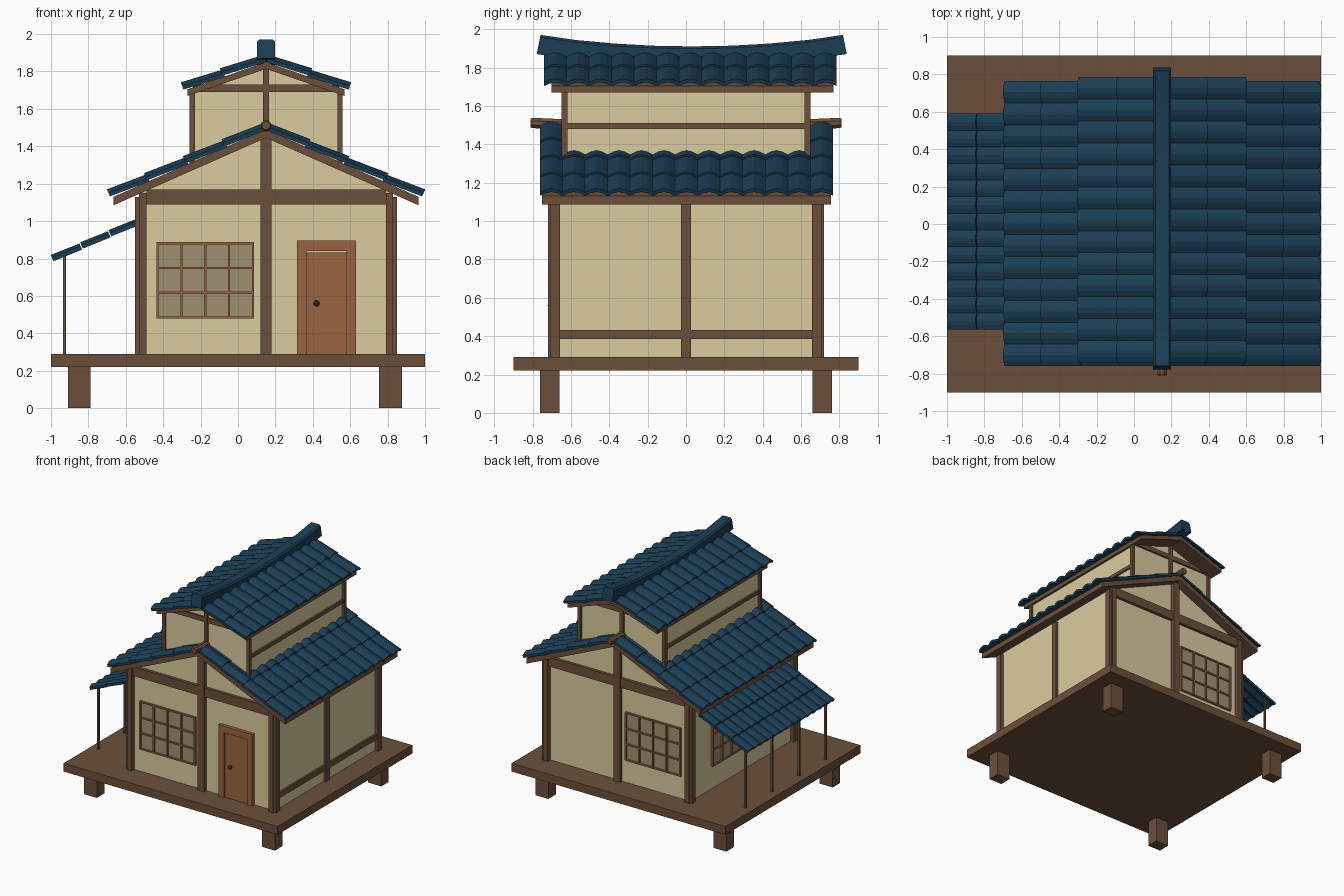
import bpy, bmesh, math
from mathutils import Vector

if "Cube" in bpy.data.objects:
    bpy.data.objects.remove(bpy.data.objects["Cube"])

def mat(name, r, g, b):
    m = bpy.data.materials.new(name)
    m.diffuse_color = (r, g, b, 1)
    m.use_nodes = True
    m.node_tree.nodes["Principled BSDF"].inputs["Base Color"].default_value = m.diffuse_color
    return m

WOOD = mat("dark_wood", .15, .078, .043)
DOOR = mat("door_wood", .32, .127, .052)
WALL = mat("plaster", .71, .60, .35)
TILE = mat("roof_tile", .011, .047, .09)
PANE = mat("window_paper", .35, .28, .17)
IRON = mat("knob_iron", .03, .02, .015)
CX = 0.15                                   # house centre line

def finish(name, bm, m):
    bmesh.ops.recalc_face_normals(bm, faces=bm.faces)
    me = bpy.data.meshes.new(name)
    bm.to_mesh(me)
    bm.free()
    me.materials.append(m)
    ob = bpy.data.objects.new(name, me)
    bpy.context.collection.objects.link(ob)
    return ob

def box(name, x0, x1, y0, y1, z0, z1, m=WOOD):
    bm = bmesh.new()
    bmesh.ops.create_cube(bm, size=1)
    for v in bm.verts:
        v.co = (x0 + (v.co.x + .5) * (x1 - x0), y0 + (v.co.y + .5) * (y1 - y0),
                z0 + (v.co.z + .5) * (z1 - z0))
    return finish(name, bm, m)

def loft(name, rings, m):
    """Join equal rings of points into a closed, capped solid."""
    bm = bmesh.new()
    vs = [[bm.verts.new(p) for p in r] for r in rings]
    n = len(vs[0])
    for a, b in zip(vs, vs[1:]):
        for i in range(n):
            j = (i + 1) % n
            bm.faces.new((a[i], a[j], b[j], b[i]))
    bm.faces.new(vs[0])
    bm.faces.new(vs[-1])
    return finish(name, bm, m)

def prism(name, prof, y0, y1, m):
    return loft(name, [[(x, y, z) for x, z in prof] for y in (y0, y1)], m)

def tiles(name, top, bot, y0, y1, rows, cols, h=.021, t=.02, lift=.011, lap=.01):
    """Rows of arched roof tiles running down from top to bot (x, z points)."""
    p, q = Vector((top[0], 0, top[1])), Vector((bot[0], 0, bot[1]))
    d = (q - p).normalized()
    n = Vector((-d.z, 0, d.x))
    if n.z < 0:
        n = -n
    arch = [(0, 0), (.25, .68), (.5, 1), (.75, .68), (1, 0)]
    w = (y1 - y0) / cols
    bm = bmesh.new()
    for r in range(rows):
        a = p.lerp(q, r / rows)
        b = p.lerp(q, (r + 1) / rows) + d * (lap if r < rows - 1 else 0) + n * lift
        for c in range(cols):
            rings = []
            for u, k in arch:
                y = Vector((0, y0 + (c + u) * w, 0))
                rings.append([bm.verts.new(e + y + n * (h * k + o))
                              for e, o in ((a, 0), (b, 0), (b, t), (a, t))])
            for f, g in zip(rings, rings[1:]):
                for i in range(4):
                    j = (i + 1) % 4
                    bm.faces.new((f[i], f[j], g[j], g[i]))
            bm.faces.new(rings[0])
            bm.faces.new(rings[-1])
    return finish(name, bm, TILE)

def gable_roof(name, half, apex, eave, thick, y0, y1):
    prism(name, [(CX - half, eave), (CX, apex), (CX + half, eave),
                 (CX + half, eave - thick), (CX, apex - thick), (CX - half, eave - thick)],
          y0, y1, WOOD)

def gable_walls(name, half, z0, eave, apex, y):
    prism(name, [(CX - half, z0), (CX + half, z0), (CX + half, eave), (CX, apex),
                 (CX - half, eave)], -y, y, WALL)

def window(name, u0, u1, z0, z1, face, out, along_x):
    """Lattice window, 4 x 3 panes, on a wall at 'face' looking towards 'out'."""
    def part(nm, a, b, c, d, depth, m):
        lo, hi = sorted((face - out * .01, face + out * depth))
        if along_x:
            box(nm, a, b, lo, hi, c, d, m)
        else:
            box(nm, lo, hi, a, b, c, d, m)
    part(name + "_panes", u0, u1, z0, z1, .004, PANE)
    for i in range(5):
        u, w = u0 + (u1 - u0) * i / 4, .006
        part(f"{name}_upright_{i}", u - w, u + w, z0, z1, .018, DOOR)
    for i in range(4):
        z, w = z0 + (z1 - z0) * i / 3, .006
        part(f"{name}_bar_{i}", u0 - w, u1 + w, z - w, z + w, .015, DOOR)

# Platform and feet
box("platform", -1, 1, -.9, .9, .22, .29)
for x in (-.91, .755):
    for s in (-1, 1):
        box("platform_foot", x, x + .122, s * .71 - .05, s * .71 + .05, 0, .23)

# Lower storey
gable_walls("lower_walls", .67, .28, 1.155, 1.455, .68)
for sx in (-1, 1):
    for sy in (-1, 1):
        px, py = CX + sx * .66, sy * .69
        box("corner_post_front", px - .02, px + .02, py - .03, py + .03, .29, 1.15)
        px += sx * .015
        box("corner_post_side", px - .025, px + .025, py - sy * .008 - .026, py - sy * .008 + .026, .29, 1.13)
for s in (-1, 1):
    y0, y1 = sorted((s * .66, s * .705))
    box("gable_tie_beam", CX - .64, CX + .64, y0, y1, 1.09, 1.168)
    y0, y1 = sorted((s * .66, s * .712))
    box("gable_centre_post", CX - .03, CX + .03, y0, y1, .29, 1.46)
box("side_centre_post", .80, .84, -.026, .026, .29, 1.13)
box("side_low_rail", .80, .835, -.66, .66, .385, .432)

# Windows
window("front_window", -.43, .08, .485, .882, -.68, -1, True)
window("back_window", -.43, .08, .485, .882, .68, 1, True)
window("left_window", -.11, .40, .485, .882, -.52, -1, False)

# Front door
for x0, x1 in ((.315, .365), (.58, .63)):
    box("door_jamb", x0, x1, -.71, -.67, .29, .845, DOOR)
box("door_lintel", .315, .63, -.71, -.67, .84, .895, DOOR)
box("door_panel", .36, .585, -.695, -.67, .29, .832, DOOR)
bm = bmesh.new()
bmesh.ops.create_uvsphere(bm, u_segments=12, v_segments=8, radius=.016)
bmesh.ops.translate(bm, verts=bm.verts, vec=(.42, -.705, .56))
finish("door_knob", bm, IRON)

# Lower roof with its ridge pole
gable_roof("lower_roof_boards", .815, 1.49, 1.13, .045, -.75, .755)
for side, s in (("left", -1), ("right", 1)):
    tiles("lower_tiles_" + side, (CX, 1.485), (CX + s * .83, 1.122), -.76, .765, 4, 13)
pole = []
for y, dz, r in ((-.81, .006, .024), (-.80, .006, .029), (-.66, 0, .029),
                 (.66, 0, .029), (.80, .006, .029), (.81, .006, .024)):
    pole.append([(CX + r * math.cos(k * math.pi / 4 + math.pi / 8), y,
                  1.505 + dz + r * math.sin(k * math.pi / 4 + math.pi / 8)) for k in range(8)])
loft("lower_ridge_pole", pole, WOOD)

# Upper storey
gable_walls("upper_walls", .39, 1.25, 1.69, 1.83, .63)
for sx in (-1, 1):
    px = CX + sx * .395
    for sy in (-1, 1):
        box("upper_corner_post", px - .014, px + .014, sy * .633 - .015, sy * .633 + .015, 1.3, 1.69)
    box("upper_side_rail", px - .01, px + .01, -.62, .62, 1.48, 1.51)
for s in (-1, 1):
    y0, y1 = sorted((s * .62, s * .645))
    box("upper_tie_beam", CX - .39, CX + .39, y0, y1, 1.69, 1.73)
    y0, y1 = sorted((s * .62, s * .65))
    box("upper_king_post", CX - .015, CX + .015, y0, y1, 1.45, 1.83)

# Upper roof and its upswept ridge cap
gable_roof("upper_roof_boards", .42, 1.85, 1.705, .036, -.70, .77)
for side, s in (("left", -1), ("right", 1)):
    tiles("upper_tiles_" + side, (CX, 1.85), (CX + s * .438, 1.693), -.74, .785, 2, 13)
cap = []
section = [(-.048, -.05), (.048, -.05), (.048, .038), (.036, .05), (-.036, .05), (-.048, .038)]
for i in range(9):
    t = -1 + i / 4
    end = .02 if abs(t) == 1 else 0
    cap.append([(CX + x, .03 + t * (.808 - end * (z + .05) / .1), 1.86 + .06 * t * t + z)
                for x, z in section])
loft("ridge_cap", cap, TILE)

# Side awning on thin poles
tiles("awning_tiles", (-.53, .978), (-.985, .782), -.565, .59, 3, 13,
      h=.014, t=.022, lift=.004, lap=-.006)
for y in (-.54, -.185, .175, .53):
    box("awning_pole", -.936, -.92, y - .008, y + .008, .29, .815)
